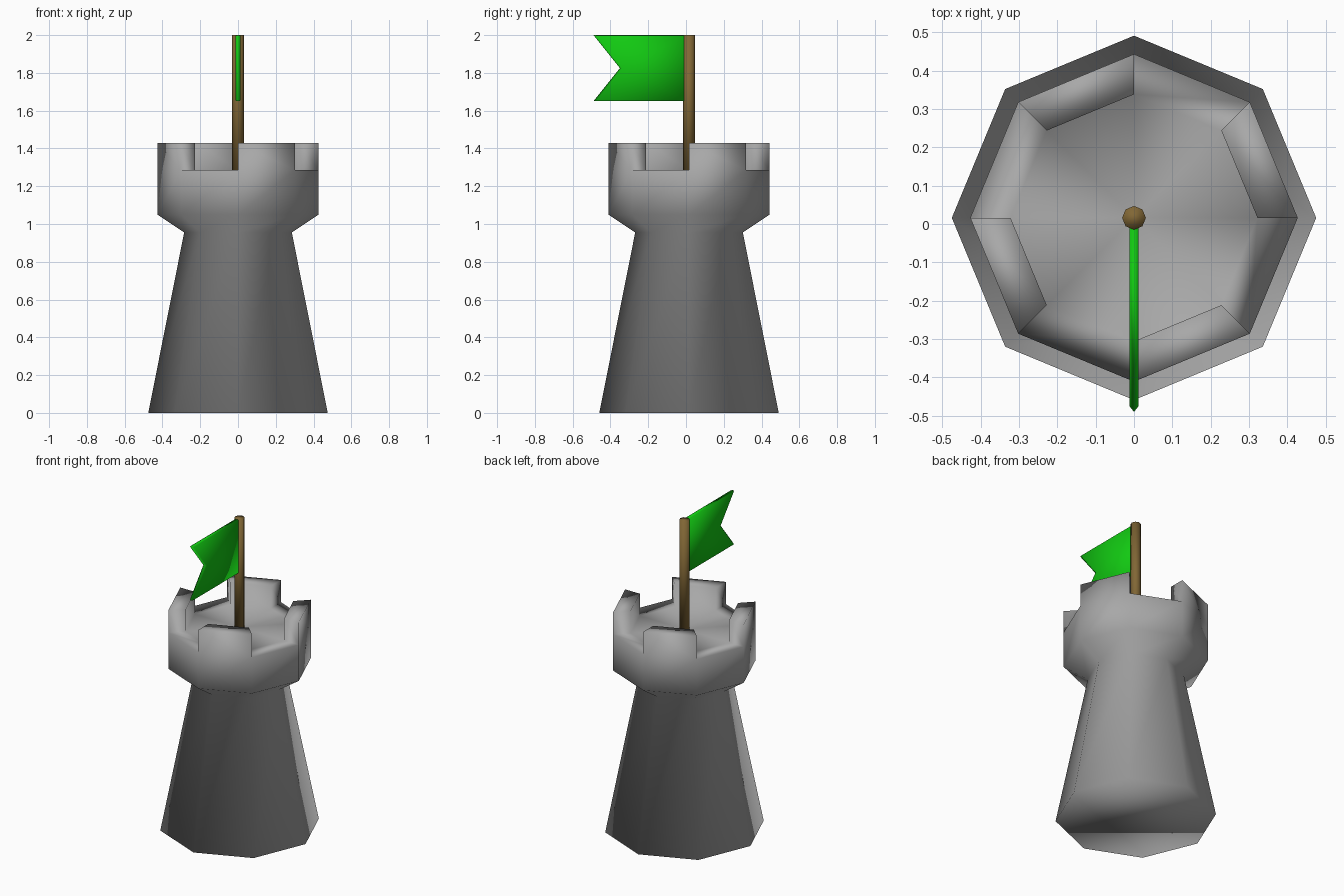
import bpy, bmesh, math

if "Cube" in bpy.data.objects:
    bpy.data.objects.remove(bpy.data.objects["Cube"])

CY = 0.016  # tower axis offset in y


def material(name, rgb):
    m = bpy.data.materials.new(name)
    m.diffuse_color = (*rgb, 1)
    m.use_nodes = True
    m.node_tree.nodes["Principled BSDF"].inputs["Base Color"].default_value = m.diffuse_color
    return m


grey = material("stone grey", (0.39, 0.39, 0.39))
brown = material("wood brown", (0.22, 0.135, 0.036))
green = material("flag green", (0.006, 0.58, 0.006))


def finish(bm, name, mat, smooth=True):
    bmesh.ops.recalc_face_normals(bm, faces=bm.faces)
    for f in bm.faces:
        f.smooth = smooth
    me = bpy.data.meshes.new(name)
    bm.to_mesh(me)
    bm.free()
    me.materials.append(mat)
    ob = bpy.data.objects.new(name, me)
    bpy.context.collection.objects.link(ob)
    return ob


# Octagonal tower: wall, flared crown and flat floor
N = 8
profile = [(0.475, 0), (0.285, 0.955), (0.427, 1.05), (0.427, 1.285), (0.322, 1.285)]
bm = bmesh.new()
rings = [[bm.verts.new((r * math.cos(math.tau * i / N), CY + r * math.sin(math.tau * i / N), z))
          for i in range(N)] for r, z in profile]
rim = []
for a, b in zip(rings, rings[1:]):
    rim = [bm.faces.new((a[i], a[(i + 1) % N], b[(i + 1) % N], b[i])) for i in range(N)]
bm.faces.new(rings[0][::-1])
centre = bm.verts.new((0, CY, 1.285))
for i in range(N):
    bm.faces.new((rings[-1][i], rings[-1][(i + 1) % N], centre))

# Battlements: raise every other rim segment
raised = bmesh.ops.extrude_discrete_faces(bm, faces=rim[::2])["faces"]
for f in raised:
    bmesh.ops.translate(bm, verts=f.verts, vec=(0, 0, 1.43 - 1.285))
bmesh.ops.remove_doubles(bm, verts=bm.verts, dist=0.0001)
finish(bm, "tower", grey)

# Flag pole
bm = bmesh.new()
bmesh.ops.create_cone(bm, cap_ends=True, segments=8, radius1=0.031, radius2=0.031, depth=0.715)
bmesh.ops.translate(bm, verts=bm.verts, vec=(0, CY, 1.6425))
pole = finish(bm, "flag_pole", brown)

# Swallow-tailed flag with a thin ridge around its edge
edge = [(0, 2.0), (-0.49, 2.0), (-0.35, 1.825), (-0.49, 1.65), (0, 1.65)]
side = [(0, 1.997), (-0.475, 1.997), (-0.338, 1.825), (-0.475, 1.653), (0, 1.653)]
bm = bmesh.new()
left, mid, right = [[bm.verts.new((x, y, z)) for y, z in pts]
                    for x, pts in ((-0.012, side), (0, edge), (0.012, side))]
for a, b in ((left, mid), (mid, right)):
    for i in range(5):
        j = (i + 1) % 5
        bm.faces.new((a[i], a[j], b[j], b[i]))
for s in (left, right):
    # split each side at the notch so both halves stay convex
    bm.faces.new((s[0], s[1], s[2]))
    bm.faces.new((s[0], s[2], s[4]))
    bm.faces.new((s[2], s[3], s[4]))
finish(bm, "flag", green)
